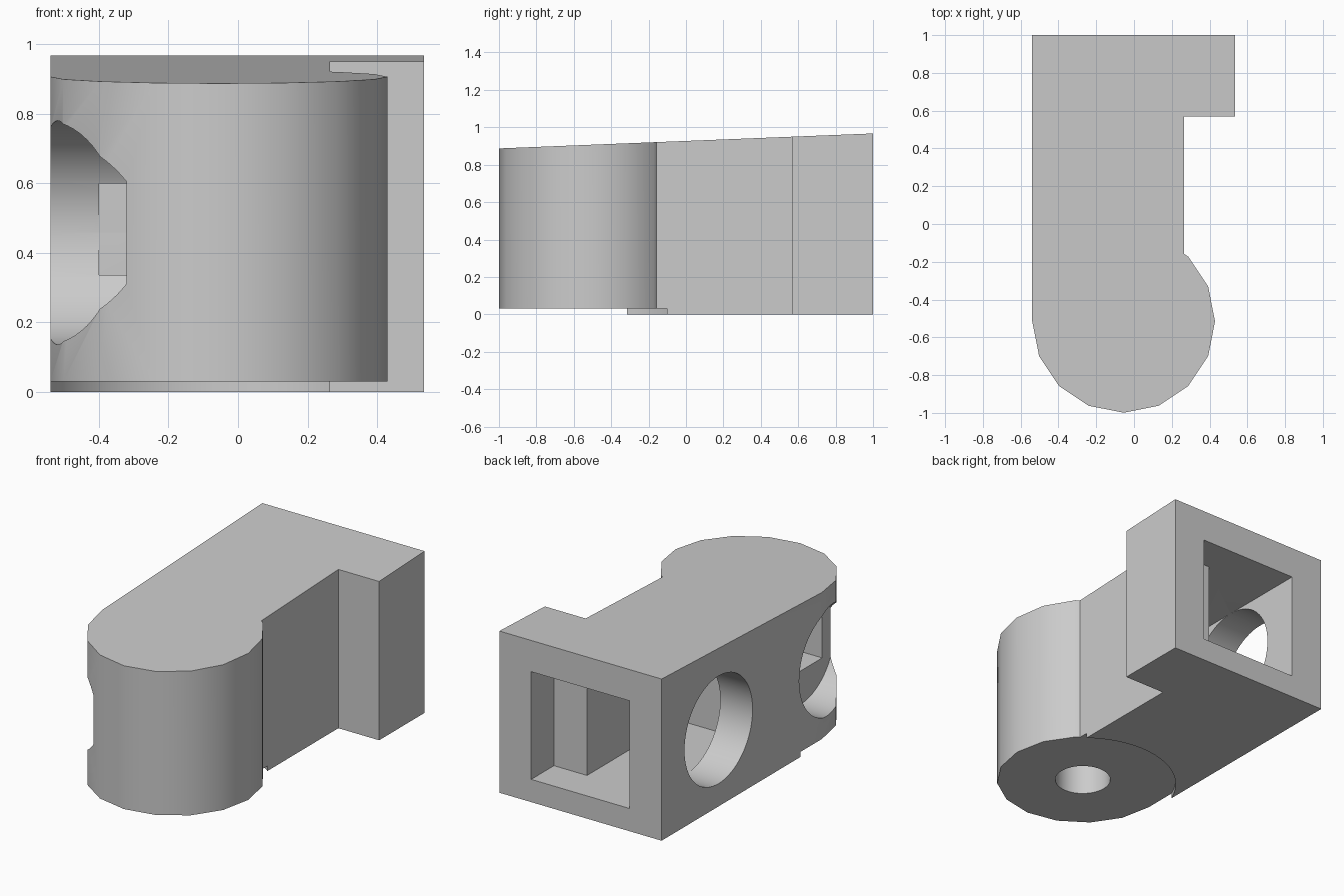
import bpy, bmesh, math
from mathutils import Matrix

if "Cube" in bpy.data.objects:
    bpy.data.objects.remove(bpy.data.objects["Cube"])

CX, CY, R = -0.055, -0.515, 0.484     # centre and radius of the rounded end


def new_object(name, bm):
    bmesh.ops.recalc_face_normals(bm, faces=bm.faces)
    mesh = bpy.data.meshes.new(name)
    bm.to_mesh(mesh)
    bm.free()
    ob = bpy.data.objects.new(name, mesh)
    bpy.context.collection.objects.link(ob)
    return ob


def prism(name, outline, bottom, top):
    """Extrude an outline; top is a function of y."""
    bm = bmesh.new()
    lo = [bm.verts.new((x, y, bottom)) for x, y in outline]
    hi = [bm.verts.new((x, y, top(y))) for x, y in outline]
    bm.faces.new(lo)
    bm.faces.new(hi)
    for i in range(len(lo)):
        j = (i + 1) % len(lo)
        bm.faces.new((lo[i], lo[j], hi[j], hi[i]))
    return new_object(name, bm)


def cylinder(name, centre, radius, depth, axis, segments):
    bm = bmesh.new()
    rot = Matrix.Rotation(math.pi / 2, 4, 'Y') if axis == 'X' else Matrix()
    bmesh.ops.create_cone(bm, cap_ends=True, segments=segments, radius1=radius,
                          radius2=radius, depth=depth,
                          matrix=Matrix.Translation(centre) @ rot)
    return new_object(name, bm)


def cut(body, cutter):
    mod = body.modifiers.new(cutter.name, 'BOOLEAN')
    mod.operation, mod.solver, mod.object = 'DIFFERENCE', 'EXACT', cutter
    bpy.context.view_layer.objects.active = body
    bpy.ops.object.modifier_apply(modifier=mod.name)
    bpy.data.objects.remove(cutter)


# Body: L-shaped outline with a rounded front end and a sloping top
arc = [(CX + R * math.cos(math.radians(a)), CY + R * math.sin(math.radians(a)))
       for a in [180 + 22.5 * i for i in range(11)]]
outline = [(-0.539, 1)] + arc + [(0.265, -0.158), (0.265, 0.57), (0.535, 0.57), (0.535, 1)]
body = prism("housing", outline, 0, lambda y: 0.927 + 0.04 * y)

# Raised underside of the rounded end
cut(body, cylinder("underside_clearance", (CX, CY, -0.035), 0.524, 0.13, 'Z', 64))

# Main L-shaped cavity, open at the back
cavity = [(-0.325, 1.1), (-0.325, -0.08), (0.105, -0.08), (0.105, 0.785),
          (0.324, 0.785), (0.324, 1.1)]
cut(body, prism("main_cavity", cavity, 0.136, lambda y: 0.78))

# Small chamber inside the rounded end
chamber = [(-0.4, -0.83), (0.105, -0.83), (0.105, -0.3), (-0.4, -0.3)]
cut(body, prism("front_chamber", chamber, 0.336, lambda y: 0.6))

# Two round holes through the left wall
for name, y in (("rear_side_hole", 0.462), ("front_side_hole", -0.622)):
    cut(body, cylinder(name, (-0.52, y, 0.458), 0.322, 0.4, 'X', 64))

# Round hole in the underside
cut(body, cylinder("pivot_hole", (CX, CY, 0.17), 0.155, 0.4, 'Z', 48))

# Finish
grey = bpy.data.materials.new("plain grey")
grey.diffuse_color = (0.6, 0.6, 0.6, 1)
grey.use_nodes = True
grey.node_tree.nodes["Principled BSDF"].inputs["Base Color"].default_value = grey.diffuse_color
body.data.materials.clear()
body.data.materials.append(grey)
bpy.ops.object.select_all(action='DESELECT')
body.select_set(True)
bpy.context.view_layer.objects.active = body
bpy.ops.object.shade_smooth_by_angle(angle=math.radians(30))
